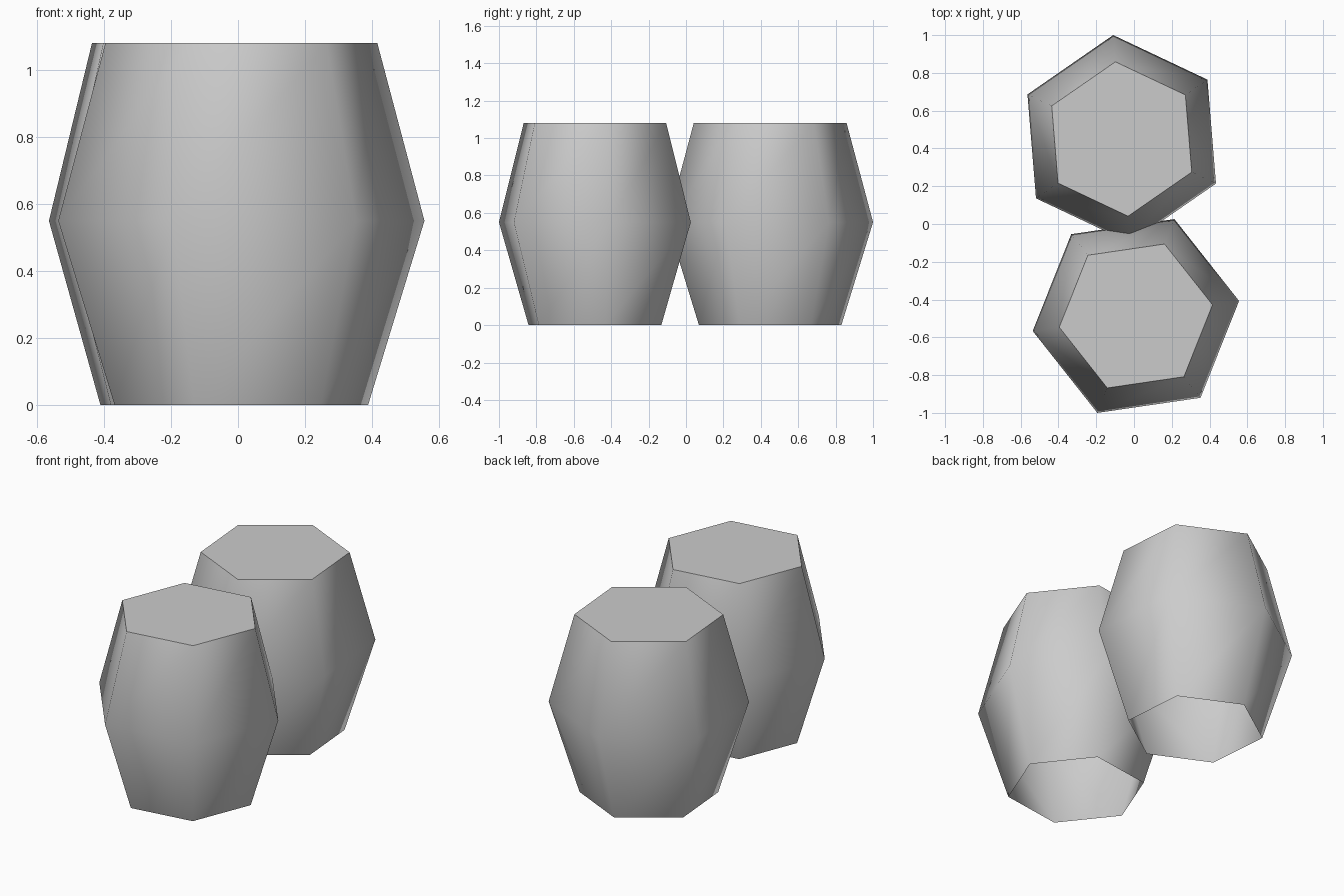
import bpy, bmesh, math

default = bpy.data.objects.get("Cube")
if default:
    bpy.data.objects.remove(default, do_unlink=True)

grey = bpy.data.materials.new("plain_grey")
grey.use_nodes = True
colour = (0.6, 0.6, 0.6, 1)
grey.diffuse_color = colour
grey.node_tree.nodes["Principled BSDF"].inputs["Base Color"].default_value = colour

SIDES = 6
PROFILE = [(0.382, 0.0), (0.552, 0.55), (0.41, 1.08)]  # radius, height


def barrel(name, x, y, turn):
    """Six-sided barrel with a closed top and an open base."""
    bm = bmesh.new()
    rings = []
    for radius, z in PROFILE:
        angles = [math.radians(turn) + math.tau * i / SIDES for i in range(SIDES)]
        rings.append([bm.verts.new((radius * math.cos(a), radius * math.sin(a), z))
                      for a in angles])
    # Staves
    for low, high in zip(rings, rings[1:]):
        for i in range(SIDES):
            j = (i + 1) % SIDES
            bm.faces.new((low[i], low[j], high[j], high[i]))
    # Lid
    bm.faces.new(rings[-1])
    mesh = bpy.data.meshes.new(name)
    bm.to_mesh(mesh)
    bm.free()
    mesh.materials.append(grey)
    obj = bpy.data.objects.new(name, mesh)
    obj.location = (x, y, 0)
    bpy.context.collection.objects.link(obj)
    # Smooth round the staves, crisp rim at the lid
    bpy.ops.object.select_all(action="DESELECT")
    obj.select_set(True)
    bpy.context.view_layer.objects.active = obj
    bpy.ops.object.shade_smooth_by_angle(angle=math.radians(65))


barrel("front_barrel", 0.01, -0.487, 8.3)
barrel("back_barrel", -0.065, 0.45, 34.7)
